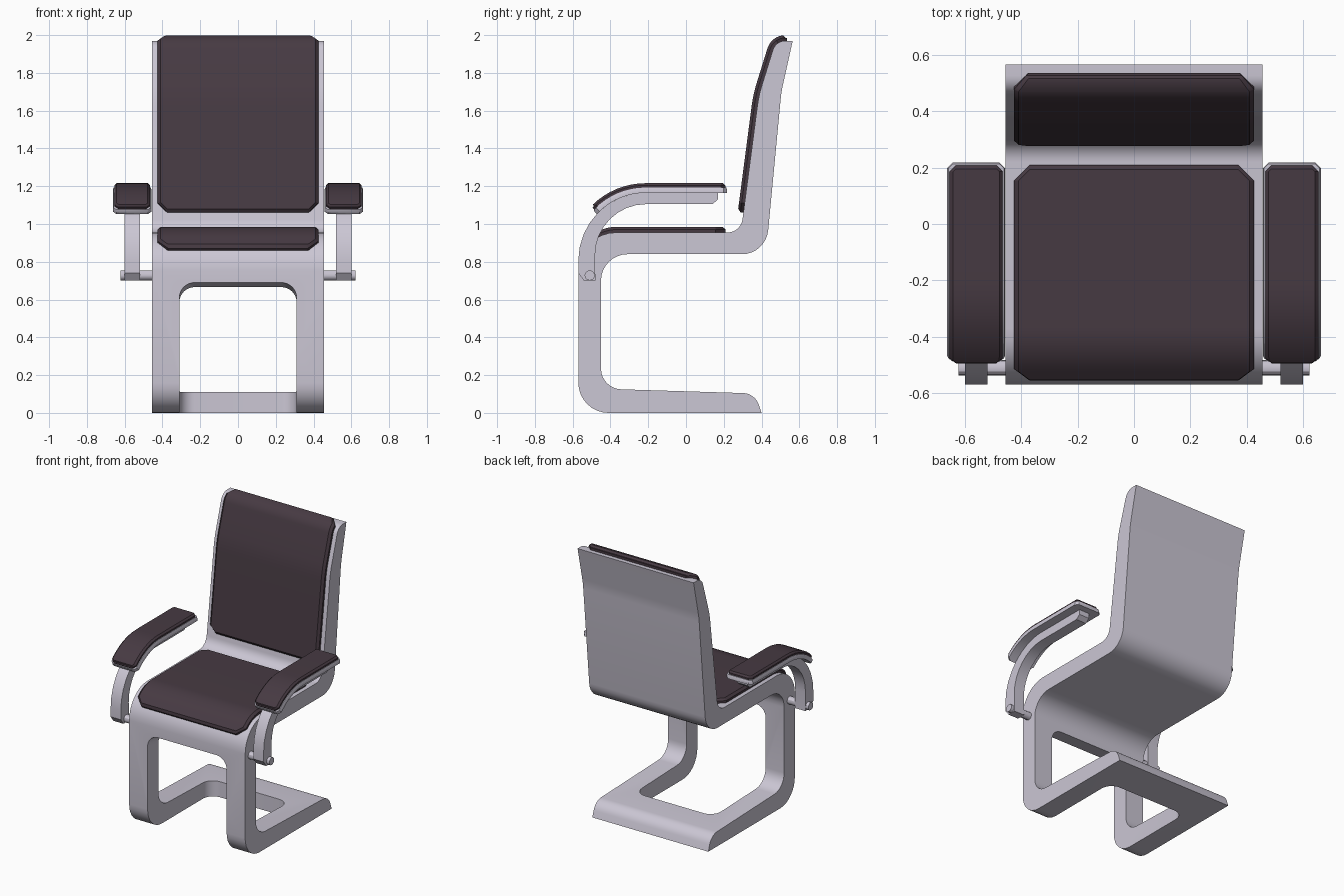
import bpy, bmesh, math
from mathutils import Vector

if "Cube" in bpy.data.objects:
    bpy.data.objects.remove(bpy.data.objects["Cube"], do_unlink=True)


def material(name, rgb):
    m = bpy.data.materials.new(name)
    m.use_nodes = True
    m.diffuse_color = (*rgb, 1)
    m.node_tree.nodes["Principled BSDF"].inputs["Base Color"].default_value = (*rgb, 1)
    return m


SHELL = material("pale lavender grey", (0.60, 0.57, 0.66))
PAD = material("dark plum", (0.062, 0.042, 0.055))


def finish(name, bm, mat):
    bmesh.ops.recalc_face_normals(bm, faces=bm.faces)
    mesh = bpy.data.meshes.new(name)
    bm.to_mesh(mesh)
    bm.free()
    obj = bpy.data.objects.new(name, mesh)
    bpy.context.collection.objects.link(obj)
    mesh.materials.append(mat)
    return obj


def smooth(obj):
    bpy.ops.object.select_all(action='DESELECT')
    obj.select_set(True)
    bpy.context.view_layer.objects.active = obj
    bpy.ops.object.shade_smooth_by_angle(angle=math.radians(30))


def fillet(points, closed=False, steps=8):
    """Round the corners of a polyline; a third number is the corner radius."""
    out, n = [], len(points)
    for i, p in enumerate(points):
        v = Vector(p[:2])
        if len(p) < 3 or (not closed and i in (0, n - 1)):
            out.append(v)
            continue
        a = (Vector(points[i - 1][:2]) - v).normalized()
        b = (Vector(points[(i + 1) % n][:2]) - v).normalized()
        half = a.angle(b) / 2
        centre = v + (a + b).normalized() * p[2] / math.sin(half)
        reach = p[2] / math.tan(half)
        start, end = v + a * reach - centre, v + b * reach - centre
        sweep = start.angle_signed(end)
        for k in range(steps + 1):
            t = -sweep * k / steps
            out.append(centre + Vector((start.x * math.cos(t) - start.y * math.sin(t),
                                        start.x * math.sin(t) + start.y * math.cos(t))))
    return out


def prism(name, outline, low, high, place, mat):
    """Extrude an outline between two depths; place maps (u, v, depth) to xyz."""
    bm = bmesh.new()
    rings = [[bm.verts.new(place(p.x, p.y, d)) for p in outline] for d in (low, high)]
    n = len(outline)
    for i in range(n):
        j = (i + 1) % n
        bm.faces.new((rings[0][i], rings[0][j], rings[1][j], rings[1][i]))
    bm.faces.new(rings[0])
    bm.faces.new(rings[1])
    return finish(name, bm, mat)


def side_profile(u, v, d):
    return (d, u, v)


def cushion(name, path, x, half, lift, thick, corner, edge, mat):
    """Sheet laid along a side path, with clipped corners and a bevelled top."""
    dirs = [(b - a).normalized() for a, b in zip(path, path[1:])]
    tangents = [(a + b).normalized() for a, b in zip(dirs[:1] + dirs, dirs + dirs[-1:])]
    dist = [0]
    for a, b in zip(path, path[1:]):
        dist.append(dist[-1] + (b - a).length)
    total = dist[-1]
    stations = sorted({round(s, 4) for s in dist + [edge, corner, total - corner, total - edge]})
    bm = bmesh.new()
    rings = []
    for s in stations:
        i = max(k for k in range(len(path) - 1) if dist[k] <= s + 1e-6)
        f = min(1, max(0, (s - dist[i]) / (dist[i + 1] - dist[i])))
        p = path[i].lerp(path[i + 1], f)
        t = tangents[i].lerp(tangents[i + 1], f).normalized()
        normal = Vector((t.y, -t.x))
        gap = min(s, total - s)
        h = half - max(0, corner - gap)
        side = thick * 0.55
        top = thick if gap >= edge - 1e-3 else side
        section = [(-h, 0), (-h, side), (edge - h, top), (h - edge, top), (h, side), (h, 0)]
        ring = []
        for dx, up in section:
            q = p + normal * (lift + up)
            ring.append(bm.verts.new((x + dx, q.x, q.y)))
        rings.append(ring)
    for a, b in zip(rings, rings[1:]):
        for i in range(6):
            j = (i + 1) % 6
            bm.faces.new((a[i], a[j], b[j], b[i]))
    bm.faces.new(rings[0])
    bm.faces.new(rings[-1])
    smooth(finish(name, bm, mat))


# Continuous shell: base, legs, seat and back
shell = prism("chair_shell", fillet([
    (0.40, 0), (-0.57, 0, 0.16), (-0.57, 0.955, 0.2), (0.29, 0.955, 0.08),
    (0.385, 1.68, 0.7), (0.475, 1.97, 0.07), (0.565, 1.97), (0.505, 1.70, 0.6),
    (0.423, 0.84, 0.14), (-0.45, 0.84, 0.14), (-0.45, 0.128, 0.11), (0.365, 0.103, 0.09),
], closed=True), -0.455, 0.455, side_profile, SHELL)

# Opening between the legs and through the base
leg_cut = prism("leg_cutter", fillet([
    (-0.31, 0.15), (0.31, 0.15), (0.31, 0.69, 0.08), (-0.31, 0.69, 0.08)], closed=True),
    -0.7, -0.35, lambda u, v, d: (u, d, v - 0.2 * (d + 0.57)), SHELL)
base_cut = prism("base_cutter", fillet([
    (-0.31, -0.7), (0.31, -0.7), (0.31, 0.13, 0.08), (-0.31, 0.13, 0.08)], closed=True),
    -0.1, 0.3, lambda u, v, d: (u, v, d), SHELL)
for cutter in (leg_cut, base_cut):
    cutter.hide_render = True
    mod = shell.modifiers.new("opening", 'BOOLEAN')
    mod.object, mod.operation, mod.solver = cutter, 'DIFFERENCE', 'EXACT'
    bpy.context.view_layer.objects.active = shell
    bpy.ops.object.modifier_apply(modifier=mod.name)
    bpy.data.objects.remove(cutter, do_unlink=True)
smooth(shell)

# Seat and back cushions
cushion("seat_cushion", fillet([(0.21, 0.955), (-0.44, 0.955, 0.19), (-0.545, 0.86)]),
        0, 0.425, -0.002, 0.032, 0.055, 0.016, PAD)
cushion("back_cushion", fillet([(0.535, 1.97), (0.475, 1.97, 0.07), (0.385, 1.68, 0.7),
                                (0.304, 1.06)]),
        0, 0.425, -0.002, 0.032, 0.05, 0.016, PAD)

# Armrests
strut = fillet([(-0.48, 0.70), (-0.54, 0.70), (-0.57, 0.74), (-0.57, 1.167, 0.36),
                (0.17, 1.167), (0.17, 1.13), (0.14, 1.105), (-0.485, 1.105, 0.27)], closed=True)
arm_path = fillet([(0.218, 1.165), (-0.359, 1.165, 0.35), (-0.472, 1.052)])
pad_path = fillet([(0.208, 1.165), (-0.359, 1.165, 0.35), (-0.466, 1.058)])
pin = [Vector((0.027 * math.cos(a * math.pi / 6) - 0.51,
               0.027 * math.sin(a * math.pi / 6) + 0.728)) for a in range(12)]
for side, label in ((1, "left"), (-1, "right")):
    smooth(prism(label + "_arm_strut", strut, side * 0.52, side * 0.60, side_profile, SHELL))
    smooth(prism(label + "_arm_pin", pin, side * 0.44, side * 0.622, side_profile, SHELL))
    cushion(label + "_arm_plate", arm_path, side * 0.56, 0.103, 0, 0.028, 0.02, 0.005, SHELL)
    cushion(label + "_arm_pad", pad_path, side * 0.56, 0.094, 0.026, 0.025, 0.022, 0.012, PAD)
